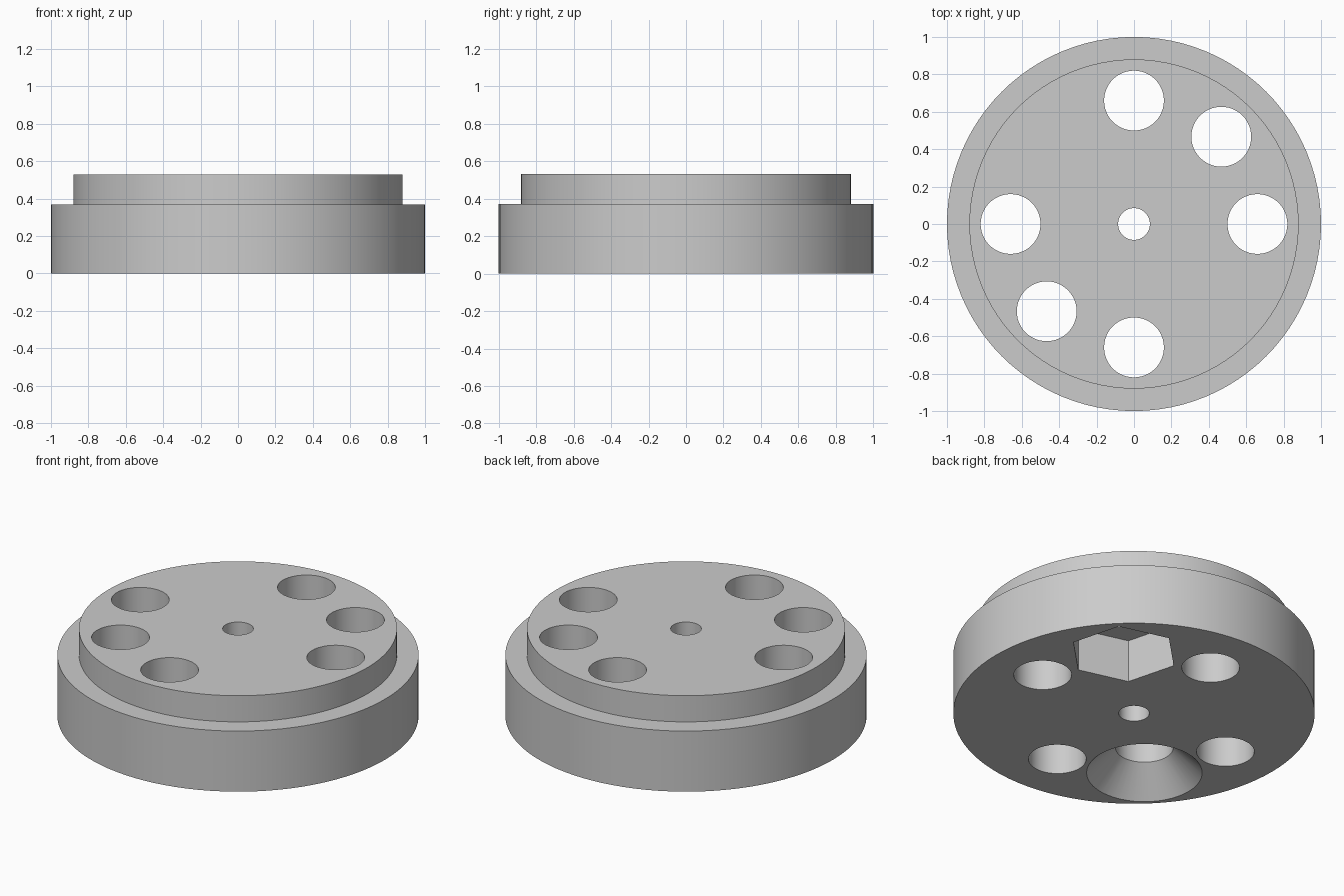
import bpy
import bmesh
from math import cos, sin, radians, tau

cube = bpy.data.objects.get("Cube")
if cube:
    bpy.data.objects.remove(cube, do_unlink=True)

HOLE_CIRCLE = 0.66
HOLE_R = 0.16
TOP, STEP = 0.53, 0.37


def turned(name, profile, sides, centre=(0, 0), turn=0.0):
    """Closed solid of revolution from (radius, height) pairs, bottom to top."""
    bm = bmesh.new()
    rings = []
    for r, z in profile:
        rings.append([bm.verts.new((r * cos(turn + tau * i / sides),
                                    r * sin(turn + tau * i / sides), z))
                      for i in range(sides)])
    for low, high in zip(rings, rings[1:]):
        for i in range(sides):
            j = (i + 1) % sides
            bm.faces.new((low[i], low[j], high[j], high[i]))
    bm.faces.new(rings[0][::-1])
    bm.faces.new(rings[-1])
    mesh = bpy.data.meshes.new(name)
    bm.to_mesh(mesh)
    bm.free()
    obj = bpy.data.objects.new(name, mesh)
    obj.location = (*centre, 0)
    bpy.context.collection.objects.link(obj)
    return obj


def on_circle(degrees):
    a = radians(degrees)
    return HOLE_CIRCLE * cos(a), HOLE_CIRCLE * sin(a)


# Stepped disc
flange = turned("flange_disc", [(1, 0), (1, STEP), (0.88, STEP), (0.88, TOP)], 96)

# Centre bore and plain bolt holes
through = [(HOLE_R, -0.1), (HOLE_R, 0.7)]
cutters = [turned("centre_bore_cutter", [(0.085, -0.1), (0.085, 0.7)], 48)]
for angle in (0, 45, 90, 180, 270):
    cutters.append(turned("bolt_hole_cutter", through, 48, on_circle(angle)))

# Countersunk hole, widening to the underside
cutters.append(turned("countersink_cutter",
                      [(HOLE_R + 0.26, -0.1), (HOLE_R, 0.16), (HOLE_R, 0.7)],
                      48, on_circle(225)))

# Hexagonal nut pocket in the underside
cutters.append(turned("nut_pocket_cutter", [(0.306, -0.1), (0.306, 0.26)],
                      6, on_circle(45), radians(45)))

# Cut all openings, keep the finished mesh, and drop the cutters
for cutter in cutters:
    cutter.hide_render = True
    cut = flange.modifiers.new(cutter.name, "BOOLEAN")
    cut.operation = "DIFFERENCE"
    cut.solver = "EXACT"
    cut.object = cutter
bpy.context.view_layer.update()
graph = bpy.context.evaluated_depsgraph_get()
finished = bpy.data.meshes.new_from_object(flange.evaluated_get(graph))
flange.modifiers.clear()
flange.data = finished
finished.name = "flange_disc"
for cutter in cutters:
    bpy.data.objects.remove(cutter, do_unlink=True)

# Plain grey material
grey = bpy.data.materials.new("light_grey")
grey.use_nodes = True
colour = (0.6, 0.6, 0.6, 1)
grey.diffuse_color = colour
grey.node_tree.nodes["Principled BSDF"].inputs["Base Color"].default_value = colour
finished.materials.clear()
finished.materials.append(grey)

# Smooth round walls with sharp rims
bpy.ops.object.select_all(action="DESELECT")
flange.select_set(True)
bpy.context.view_layer.objects.active = flange
bpy.ops.object.shade_smooth_by_angle(angle=radians(30))
